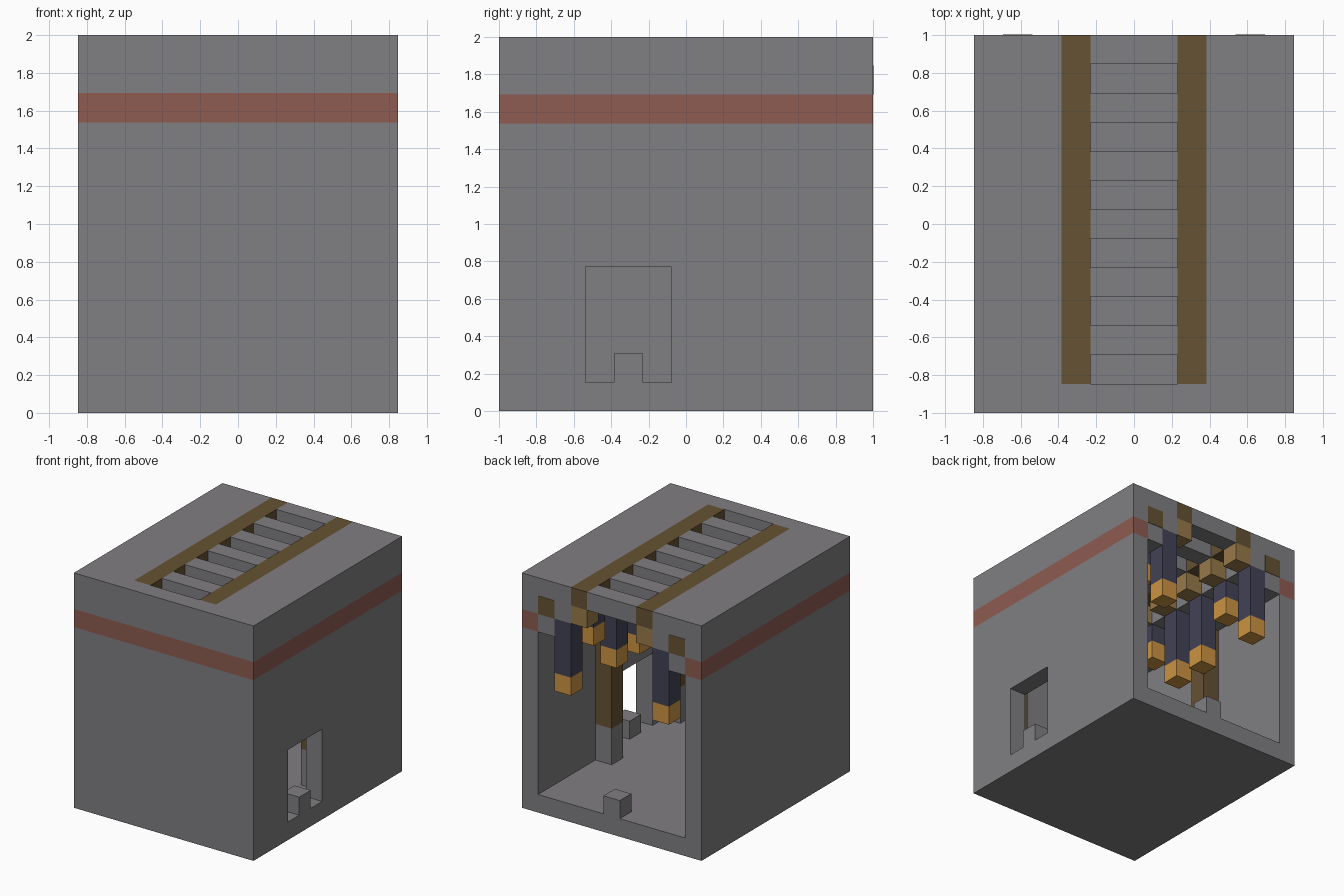
import bpy, bmesh
from mathutils import Vector

U = 2 / 26          # one building block
start = bpy.data.objects.get("Cube")
if start:
    bpy.data.objects.remove(start, do_unlink=True)


def linear(c):
    c /= 255
    return c / 12.92 if c <= 0.04045 else ((c + 0.055) / 1.055) ** 2.4


def material(name, *rgb):
    m = bpy.data.materials.new(name)
    m.use_nodes = True
    colour = [linear(c) for c in rgb] + [1]
    m.diffuse_color = colour
    m.node_tree.nodes["Principled BSDF"].inputs["Base Color"].default_value = colour
    return m


stone = material("grey stone", 128, 126, 129)
brick = material("red brick", 142, 92, 82)
dark_wood = material("dark wood", 102, 82, 51)
light_wood = material("light wood", 152, 122, 74)
iron = material("navy iron", 66, 66, 86)
glow = material("amber lamp", 204, 148, 66)


def box(name, mat, x, y, z):
    """Box from (low, high) ranges in blocks; x centred, y counted from the front."""
    bm = bmesh.new()
    bmesh.ops.create_cube(bm, size=1)
    low = Vector((x[0], y[0] - 13, z[0]))
    high = Vector((x[1], y[1] - 13, z[1]))
    for v in bm.verts:
        v.co = [(low[i] if v.co[i] < 0 else high[i]) * U for i in range(3)]
    mesh = bpy.data.meshes.new(name)
    bm.to_mesh(mesh)
    bm.free()
    ob = bpy.data.objects.new(name, mesh)
    bpy.context.collection.objects.link(ob)
    if mat:
        mesh.materials.append(mat)
    return ob


def pair(name, mat, x, y, z):
    """The same box on both sides."""
    box("left_" + name, mat, x, y, z)
    box("right_" + name, mat, (-x[1], -x[0]), y, z)


# Hollow shell: hall, stepped ceiling, roof slot and side doorway
shell = box("shell", stone, (-11, 11), (0, 26), (0, 26))
cutters = [
    box("hall_cutter", None, (-9, 9), (2, 27), (2, 20)),
    box("vault_cutter", None, (-7, 7), (2, 27), (19, 22)),
    box("roof_cutter", None, (-5, 5), (2, 27), (21, 27)),
    box("door_cutter", None, (8, 12), (6, 12), (2, 10)),
]
bpy.context.view_layer.objects.active = shell
for cutter in cutters:
    cutter.hide_render = True
    mod = shell.modifiers.new("cut", "BOOLEAN")
    mod.operation = "DIFFERENCE"
    mod.solver = "EXACT"
    mod.object = cutter
    bpy.ops.object.modifier_apply(modifier=mod.name)
for cutter in cutters:
    bpy.data.objects.remove(cutter, do_unlink=True)

# Red band running through the outer walls
shell.data.materials.clear()
shell.data.materials.append(stone)
shell.data.materials.append(brick)
bm = bmesh.new()
bm.from_mesh(shell.data)


def in_band(face):
    return 20.1 < face.calc_center_bounds().z / U < 21.9


def slice_faces(faces, point, normal):
    edges = {e for f in faces for e in f.edges}
    verts = {v for f in faces for v in f.verts}
    bmesh.ops.bisect_plane(bm, geom=list(faces) + list(edges) + list(verts),
                           plane_co=point, plane_no=normal, dist=1e-5)


for height in (20, 22):
    slice_faces(bm.faces[:], (0, 0, height * U), (0, 0, 1))
for side in (-9, 9):
    back = [f for f in bm.faces if in_band(f) and f.calc_center_bounds().y > 12.9 * U]
    slice_faces(back, (side * U, 0, 0), (1, 0, 0))
for f in bm.faces:
    c = f.calc_center_bounds() / U
    f.material_index = int(in_band(f) and (abs(c.x) > 8.9 or c.y < -10.9))
bm.to_mesh(shell.data)
bm.free()

# Roof rails and the ends of the hidden side beams
pair("rail", dark_wood, (3, 5), (2, 26), (24, 26))
pair("beam_end", dark_wood, (7, 9), (25, 26.04), (22, 24))

# Rungs, brackets under the rails and hanging lamps
for i in range(6):
    y = (4 + 4 * i, 6 + 4 * i)
    box(f"rung_{i}", stone, (-3, 3), y, (24, 26))
    pair(f"bracket_{i}", light_wood, (3, 5), y, (22, 24))
    low = 18 if i % 3 == 1 else 14
    pair(f"lamp_rod_{i}", iron, (5, 7), y, (low + 2, 22))
    pair(f"lamp_{i}", glow, (5, 7), y, (low, low + 2))

# Wall posts on stone feet
for i, y in enumerate([(2, 4), (14, 16)]):
    pair(f"post_foot_{i}", stone, (7, 9), y, (2, 6))
    pair(f"post_{i}", dark_wood, (7, 9), y, (6, 20))

# Stone blocks on the two thresholds
box("door_block", stone, (9, 11), (8, 10), (2, 4))
box("back_block", stone, (-1, 1), (24, 26), (2, 4))
